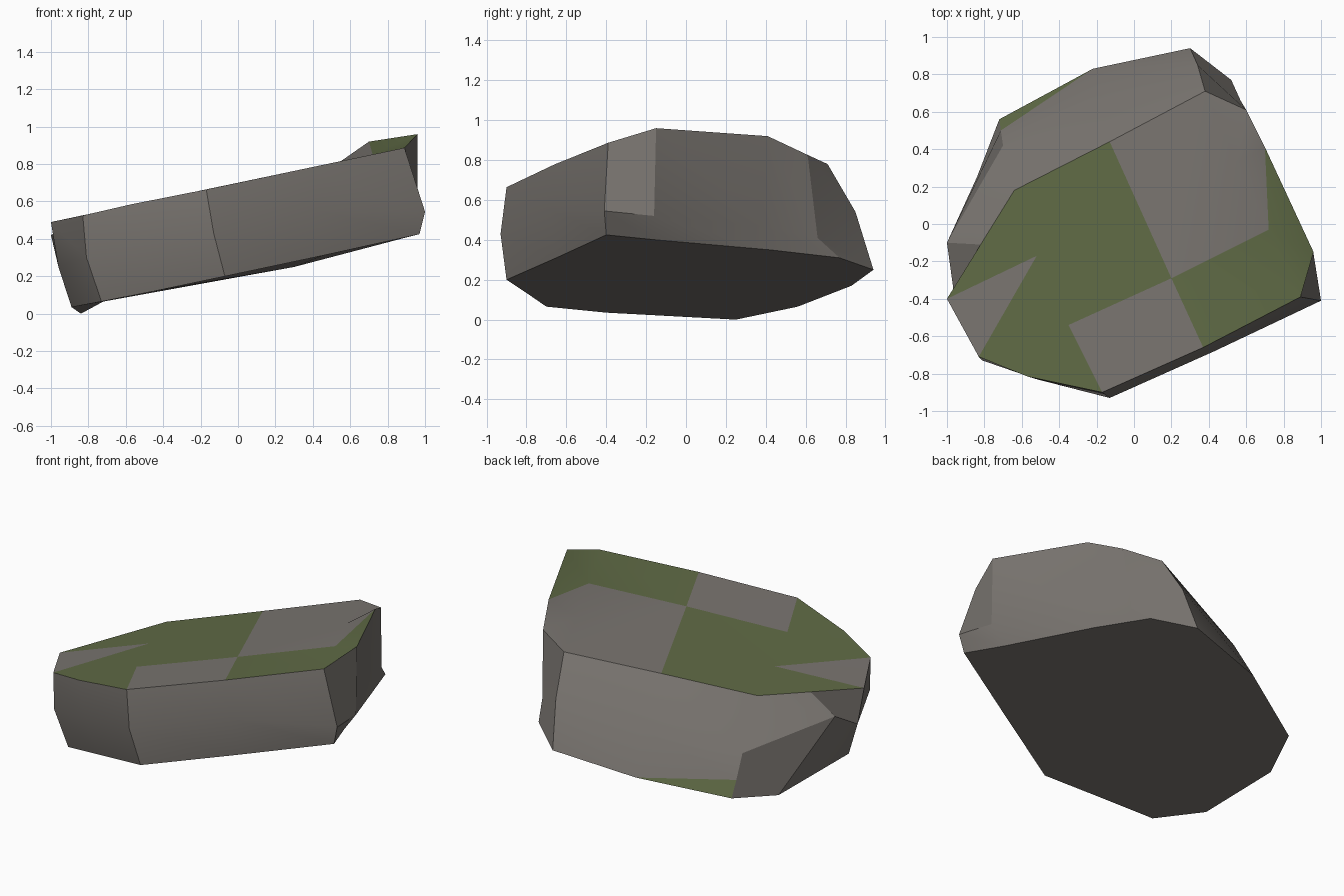
import bpy, bmesh, math

if "Cube" in bpy.data.objects:
    bpy.data.objects.remove(bpy.data.objects["Cube"])

# Outline points of the slab: top rim, bulging middle, bottom rim (same order)
TOP = [(-1, -.40, .49), (-.83, -.71, .525), (-.57, -.815, .585), (-.17, -.90, .664),
       (.37, -.66, .778), (.89, -.39, .887), (.96, -.15, .96), (.70, .41, .92),
       (.60, .61, .826), (.38, .71, .78), (-.13, .44, .673), (-.64, .18, .566),
       (-.82, -.11, .528)]
MID = [(-.96, -.39, .25), (-.81, -.73, .30), (-.52, -.83, .35), (-.13, -.93, .43),
       (.43, -.68, .55), (1, -.41, .545), (.96, -.16, .52), (.68, .38, .47),
       (.57, .66, .41), (.34, .85, .54), (-.18, .70, .42), (-.70, .42, .30),
       (-1, -.10, .42)]
BOT = [(-.89, -.40, .035), (-.73, -.70, .065), (-.45, -.78, .12), (-.07, -.90, .20),
       (.45, -.65, .31), (.97, -.40, .425), (.87, -.15, .40), (.66, .42, .35),
       (.52, .77, .31), (.30, .94, .25), (-.22, .83, .17), (-.72, .56, .065),
       (-.84, .25, 0)]
# Corners of the moss patches, lying on the tilted top plane
INNER = [(.20, -.29), (.72, -.03), (.55, .33), (-.35, -.54), (-.52, -.17)]
N = len(TOP)

bm = bmesh.new()
top, mid, bot = [[bm.verts.new(p) for p in ring] for ring in (TOP, MID, BOT)]
a, b, c, d, e = [bm.verts.new((x, y, .70 + .21 * x)) for x, y in INNER]
moss_tip = bm.verts.new((-.712, .50, .16))


def face(verts, moss=False):
    f = bm.faces.new(verts)
    f.material_index = int(moss)
    f.smooth = True


# Sides
for i in range(N):
    j = (i + 1) % N
    face((top[i], mid[i], mid[j], top[j]))
    if i == 10:      # thin moss streak low on the back
        face((mid[10], bot[10], moss_tip, mid[11]))
        face((moss_tip, bot[10], bot[11]), True)
    elif i == 11:
        face((mid[11], moss_tip, bot[11], bot[12], mid[12]))
    else:
        face((mid[i], bot[i], bot[j], mid[j]))

# Underside
face(bot[::-1])

# Top, moss patches
t = top
for f in ((t[10], t[11], e, a), (t[11], t[12], t[0], e), (a, e, d), (e, t[1], t[2], d),
          (d, t[2], t[3]), (a, t[4], t[5], b), (b, t[5], t[6]), (b, t[6], t[7])):
    face(f, True)
# Top, bare stone
for f in ((e, t[0], t[1]), (d, t[3], t[4], a), (a, b, c), (c, b, t[7]),
          (c, t[7], t[8]), (c, t[8], t[9]), (a, c, t[9]), (a, t[9], t[10])):
    face(f)

bmesh.ops.recalc_face_normals(bm, faces=bm.faces[:])
mesh = bpy.data.meshes.new("rock_slab")
bm.to_mesh(mesh)
bm.free()

for name, col in (("stone", (.19, .175, .16, 1)), ("moss", (.115, .145, .06, 1))):
    m = bpy.data.materials.new(name)
    m.diffuse_color = col
    m.use_nodes = True
    m.node_tree.nodes["Principled BSDF"].inputs["Base Color"].default_value = m.diffuse_color
    mesh.materials.append(m)

slab = bpy.data.objects.new("rock_slab", mesh)
bpy.context.collection.objects.link(slab)
bpy.context.view_layer.objects.active = slab
slab.select_set(True)
bpy.ops.object.shade_smooth_by_angle(angle=math.radians(30))
